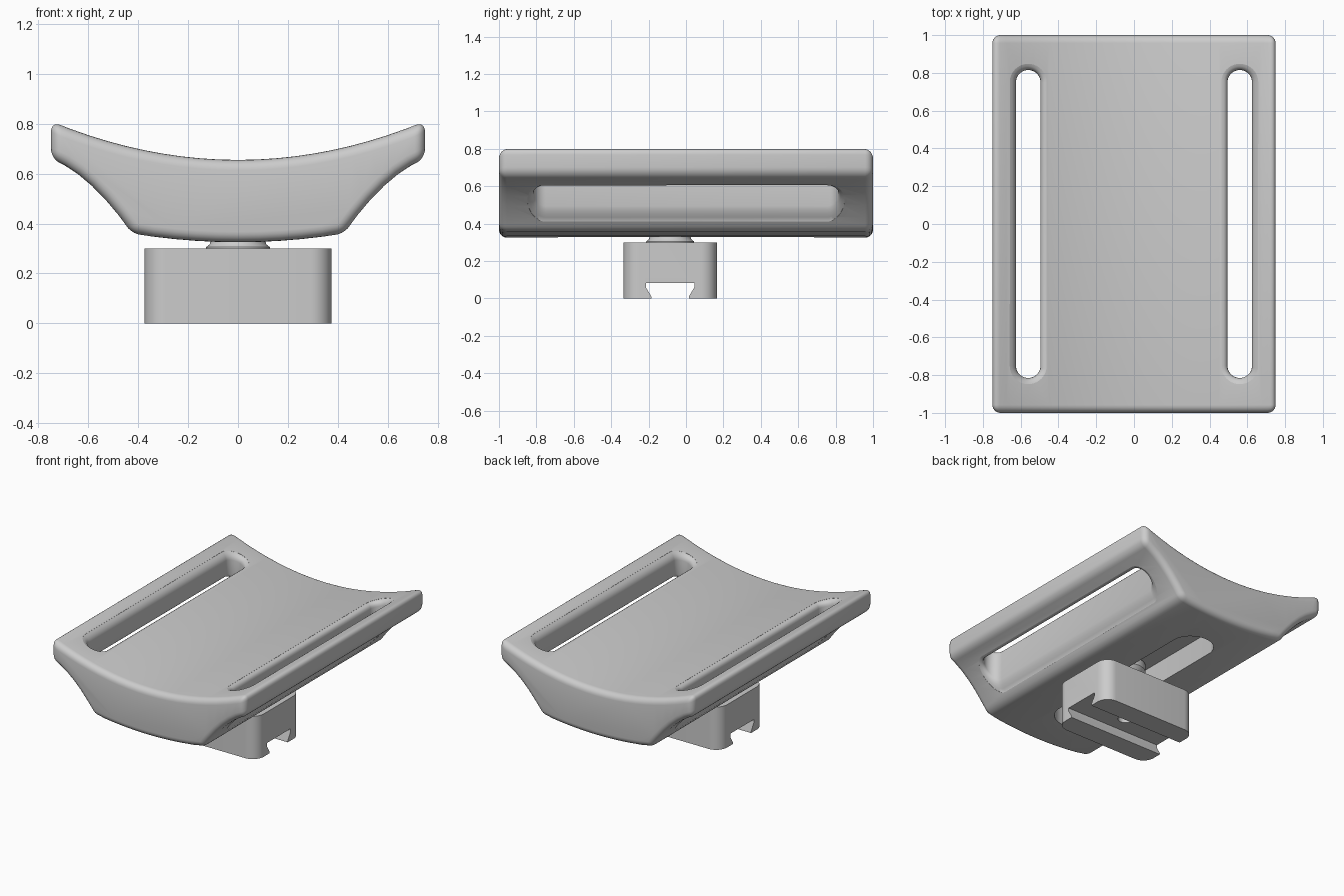
import bpy, bmesh, math

cube = bpy.data.objects.get("Cube")
if cube:
    bpy.data.objects.remove(cube, do_unlink=True)

# One plain grey plastic for every part
grey = bpy.data.materials.new("light_grey_plastic")
grey.use_nodes = True
colour = (0.6, 0.6, 0.6, 1)
grey.diffuse_color = colour
grey.node_tree.nodes["Principled BSDF"].inputs["Base Color"].default_value = colour


def loft(name, rings):
    """Skin a stack of equal-sized point rings and cap both ends."""
    bm = bmesh.new()
    loops = [[bm.verts.new(p) for p in ring] for ring in rings]
    count = len(loops[0])
    for a, b in zip(loops, loops[1:]):
        for i in range(count):
            j = (i + 1) % count
            bm.faces.new((a[i], a[j], b[j], b[i]))
    bm.faces.new(loops[0])
    bm.faces.new(loops[-1])
    bmesh.ops.recalc_face_normals(bm, faces=bm.faces)
    mesh = bpy.data.meshes.new(name)
    bm.to_mesh(mesh)
    bm.free()
    mesh.materials.append(grey)
    obj = bpy.data.objects.new(name, mesh)
    bpy.context.collection.objects.link(obj)
    return obj


def outline(cx, cy, hx, hy, r, z, n=10):
    """Rounded rectangle; hx and hy locate the corner centres, z is a rule or a height."""
    pts = []
    for q, (sx, sy) in enumerate(((1, 1), (-1, 1), (-1, -1), (1, -1))):
        for i in range(n):
            a = math.pi / 2 * (q + i / (n - 1 if hx and hy else n))
            x = cx + sx * hx + r * math.cos(a)
            y = cy + sy * hy + r * math.sin(a)
            pts.append((x, y, z(x) if callable(z) else z))
    return pts


def finish(obj, cutters=()):
    """Apply modifiers and cuts, then shade smooth with sharp edges kept."""
    bpy.ops.object.select_all(action="DESELECT")
    bpy.context.view_layer.objects.active = obj
    obj.select_set(True)
    for c in cutters:
        mod = obj.modifiers.new("cut", "BOOLEAN")
        mod.operation, mod.solver, mod.object = "DIFFERENCE", "EXACT", c
    for mod in list(obj.modifiers):
        bpy.ops.object.modifier_apply(modifier=mod.name)
    for c in cutters:
        bpy.data.objects.remove(c, do_unlink=True)
    bpy.ops.object.shade_smooth_by_angle(angle=math.radians(35))


# Curves of the saddle section
def top_z(x):
    return 0.655 + 0.155 * (x / 0.75) ** 2


def flare_z(x):
    t = (x - 0.425) / 0.325
    return 0.36 + 0.3 * t + 0.17 * t * (1 - t)


def belly_z(x):
    return 0.325 + 0.035 * (x / 0.425) ** 2


# Saddle: section extruded front to back with rounded outer edges
top = [(0.75 * i / 10, top_z(0.75 * i / 10)) for i in range(-10, 11)]
flare = [(0.425 + 0.325 * i / 6, flare_z(0.425 + 0.325 * i / 6)) for i in range(6, 0, -1)]
belly = [(0.425 * i / 5, belly_z(0.425 * i / 5)) for i in range(5, -6, -1)]
section = top + flare + belly + [(-x, z) for x, z in reversed(flare)]
saddle = loft("saddle", [[(x, y, z) for x, z in section] for y in (-1, 1)])
bevel = saddle.modifiers.new("round", "BEVEL")
bevel.width, bevel.segments = 0.042, 5
bevel.limit_method, bevel.angle_limit = "ANGLE", math.radians(25)
bevel.use_clamp_overlap = False


# Strap slot cutters, flared so that the slot rims come out rounded
def strap_slot(side):
    f = 0.04
    angles = [math.radians(a) for a in (80, 60, 40, 20, 0)]

    def ring(d, z):
        return outline(side * 0.56, 0, 0, 0.75, 0.065 + d, z)

    def spread(a):
        return f * (1 - math.cos(a))

    def drop(a):
        return f * (1 - math.sin(a))

    rings = [ring(spread(angles[0]), 0.2)]
    rings += [ring(spread(a), lambda x, a=a: flare_z(abs(x)) + drop(a)) for a in angles]
    rings += [ring(spread(a), lambda x, a=a: top_z(x) - drop(a)) for a in reversed(angles)]
    rings += [ring(spread(angles[0]), 0.95)]
    return loft("strap_slot_cutter", rings)


# Long guide slot underneath
guide = loft("guide_slot_cutter", [outline(0, 0, 0, 0.58, 0.145, z) for z in (0.2, 0.49)])
finish(saddle, [strap_slot(1), strap_slot(-1), guide])

# Clamp block with a dovetail channel and a screw hole
CY = -0.085
block = loft("clamp_block", [outline(0, CY, 0.29, 0.165, 0.085, z) for z in (0, 0.3)])
half = [(0.1, -0.05), (0.1, 0.01), (0.13, 0.06), (0.13, 0.083)]
dovetail = [(CY + y, z) for y, z in half] + [(CY - y, z) for y, z in reversed(half)]
channel = loft("channel_cutter", [[(x, y, z) for y, z in dovetail] for x in (-0.6, 0.6)])
hole = loft("hole_cutter", [outline(0, CY, 0, 0, 0.05, z, 8) for z in (0.04, 0.25)])
finish(block, [channel, hole])

# Waisted neck that rides in the guide slot
waist = [(0.13, 0.29), (0.128, 0.305), (0.115, 0.315), (0.108, 0.33),
         (0.108, 0.4), (0.13, 0.43), (0.13, 0.48)]
neck = loft("neck", [outline(0, CY, 0, 0, r, z) for r, z in waist])
finish(neck)
